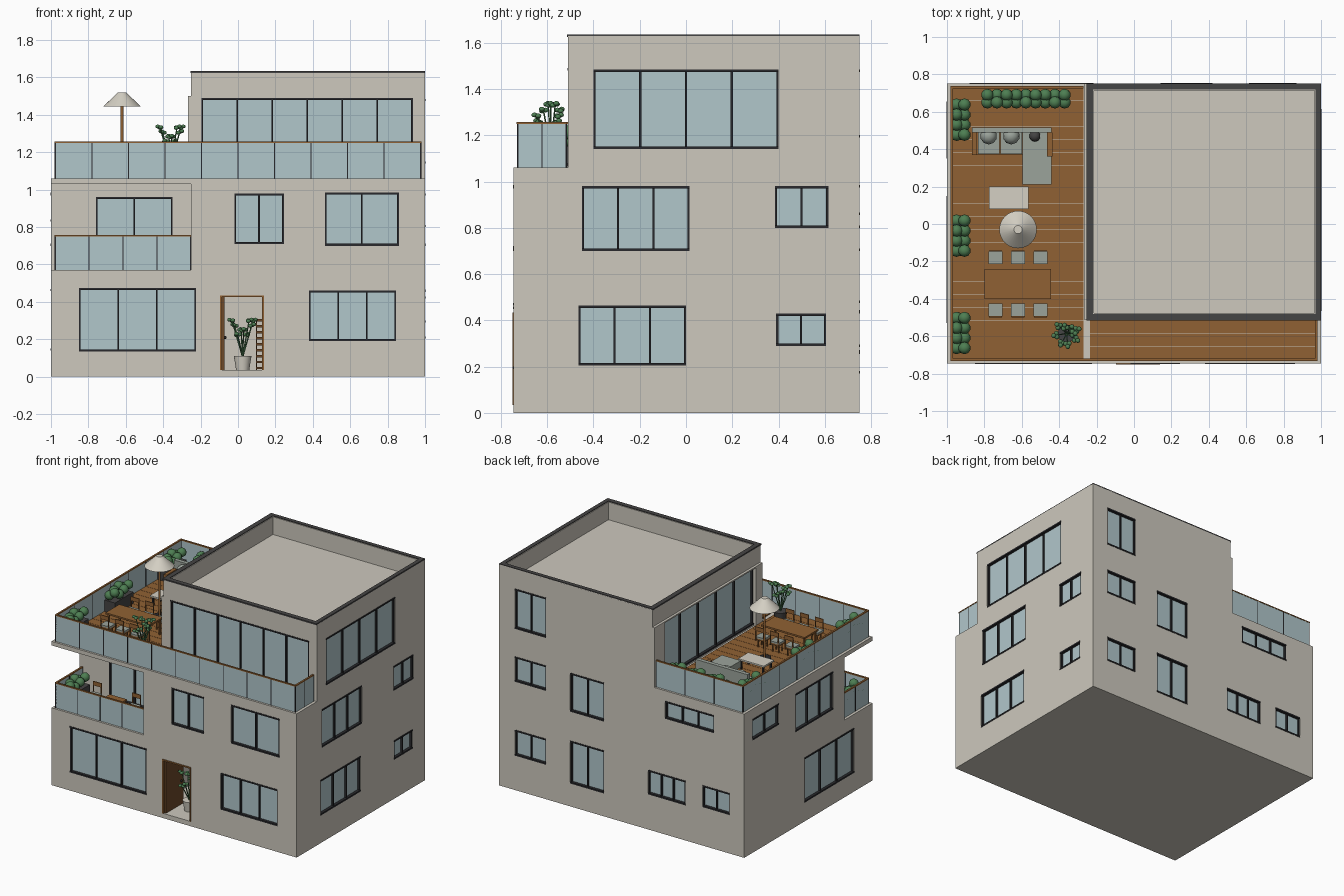
import bpy, bmesh, math
from mathutils import Matrix, Vector

if "Cube" in bpy.data.objects:
    bpy.data.objects.remove(bpy.data.objects["Cube"])

def material(name, col):
    m = bpy.data.materials.new(name)
    m.diffuse_color = (*col, 1)
    m.use_nodes = True
    m.node_tree.nodes["Principled BSDF"].inputs["Base Color"].default_value = m.diffuse_color
    return m

WALL = material("stucco", (.61, .58, .51))
GLASS = material("pale_glass", (.44, .57, .60))
FRAME = material("dark_frame", (.022, .022, .025))
WOOD = material("oak_wood", (.28, .12, .033))
DOOR = material("door_wood", (.15, .065, .022))
LEAF = material("leaf_green", (.075, .21, .085))
FABRIC = material("grey_fabric", (.33, .37, .33))
CREAM = material("cream", (.66, .63, .55))
COPING = material("coping_grey", (.06, .058, .058))

parts = {}                      # name -> (bmesh, material)

def get(name, mat):
    return parts.setdefault(name, (bmesh.new(), mat))[0]

def box(name, mat, x0, x1, y0, y1, z0, z1):
    m = Matrix.Translation(((x0+x1)/2, (y0+y1)/2, (z0+z1)/2)) @ Matrix.Diagonal((x1-x0, y1-y0, z1-z0, 1))
    bmesh.ops.create_cube(get(name, mat), size=1, matrix=m)

def smooth(res):
    for f in {f for v in res["verts"] for f in v.link_faces}:
        f.smooth = len(f.verts) < 5

def ball(name, mat, c, r, sz=1):
    smooth(bmesh.ops.create_icosphere(get(name, mat), subdivisions=2, radius=r,
           matrix=Matrix.Translation(c) @ Matrix.Diagonal((1, 1, sz, 1))))

def rod(name, mat, a, b, r0, r1, n=16):
    a, b = Vector(a), Vector(b)
    m = Matrix.Translation((a+b)/2) @ (b-a).to_track_quat('Z', 'Y').to_matrix().to_4x4()
    smooth(bmesh.ops.create_cone(get(name, mat), cap_ends=True, segments=n, radius1=r0,
           radius2=r1, depth=(b-a).length, matrix=m))

def on_wall(name, mat, side, p, a0, a1, d0, d1, z0, z1):
    """Box on the wall plane p: a runs along the wall, d is depth inwards."""
    if side in ("back", "right"):
        d0, d1 = -d1, -d0
    if side in ("front", "back"):
        box(name, mat, a0, a1, p+d0, p+d1, z0, z1)
    else:
        box(name, mat, p+d0, p+d1, a0, a1, z0, z1)

def window(side, p, a0, a1, z0, z1, n):
    t = .011
    on_wall("cut_windows", None, side, p, a0, a1, -.05, .03, z0, z1)
    on_wall("window_glass", GLASS, side, p, a0, a1, .018, .032, z0, z1)
    for z in (z0, z1-t):
        on_wall("window_frames", FRAME, side, p, a0, a1, -.003, .03, z, z+t)
    for i in range(n+1):
        a = a0 + (a1-a0-t*.8)*i/n
        on_wall("window_frames", FRAME, side, p, a, a+t*.8, .004, .03, z0, z1)

F, B, L, R = -.745, .75, -1, 1
# main volumes and the voids cut from them
box("lower_storeys", WALL, L, R, F, B, 0, 1.06)
box("upper_storey", WALL, -.25, R, -.51, B, 1.04, 1.63)
box("cut_voids", None, -1.1, -.25, -.9, -.42, .57, 1.03)      # corner balcony
box("cut_voids", None, -.20, .34, -.71, -.1, .035, .53)       # entrance hall
box("cut_voids", None, -.215, .965, -.475, .715, 1.50, 1.8)   # roof tray
box("cut_windows", None, -.09, .135, -.8, -.6, .035, .43)     # doorway

# windows: side, plane, start, end, bottom, top, panes
for w in [("front", F, -.85, -.225, .135, .475, 3), ("front", F, .38, .845, .19, .46, 3),
          ("front", F, -.02, .245, .71, .98, 2), ("front", F, .465, .86, .70, .985, 2),
          ("front", -.51, -.195, .935, 1.07, 1.49, 6), ("front", -.42, -.76, -.35, .58, .96, 2),
          ("right", R, -.465, 0, .205, .465, 3), ("right", R, .39, .605, .29, .43, 2),
          ("right", R, -.45, .015, .70, .98, 3), ("right", R, .385, .615, .80, .98, 2),
          ("right", R, -.40, .40, 1.14, 1.485, 4),
          ("back", B, -.88, -.66, .285, .445, 2), ("back", B, -.52, -.216, .26, .44, 3),
          ("back", B, .143, .42, .17, .485, 2), ("back", B, .616, .87, .255, .445, 2),
          ("back", B, -.755, -.355, .855, .985, 3), ("back", B, .143, .42, .70, .985, 2),
          ("back", B, .616, .87, .80, .985, 2), ("back", B, .616, .87, 1.19, 1.485, 2),
          ("left", L, -.53, .045, .14, .47, 3), ("left", L, .35, .656, .83, .985, 2),
          ("left", L, -.285, .15, .70, .98, 3), ("left", -.25, -.43, .63, 1.07, 1.49, 5)]:
    window(*w)

# surround of the terrace doors
for y0, y1, z0, z1 in [(-.51, -.43, 1.06, 1.50), (.63, B, 1.06, 1.50), (-.43, .63, 1.49, 1.50)]:
    box("terrace_door_surround", WALL, -.268, -.25, y0, y1, z0, z1)

# roof coping
for x0, x1, y0, y1 in [(-.255, 1, -.515, -.48), (-.255, 1, .72, .75), (-.255, -.22, -.48, .72), (.97, 1, -.48, .72)]:
    box("roof_coping", COPING, x0, x1, y0, y1, 1.625, 1.635)

# plank decks
def deck(name, x0, x1, y0, y1, z, step):
    n = round((y1-y0)/step)
    for i in range(n):
        y = y0 + (y1-y0)*i/n
        box(name, WOOD, x0, x1, y, y+(y1-y0)/n-.002, z, z+.008)
deck("terrace_deck", -.975, -.27, -.72, .73, 1.06, .07)
deck("front_terrace_deck", -.235, .975, -.72, -.515, 1.06, .07)
deck("balcony_deck", -.975, -.255, -.72, -.425, .57, .07)

# glass balustrades with wooden cap
def rail(side, p, a0, a1, z0, z1, n):
    on_wall("rail_glass", GLASS, side, p, a0, a1, 0, .008, z0, z1-.006)
    on_wall("rail_caps", WOOD, side, p, a0, a1, -.002, .011, z1-.006, z1+.002)
    for i in range(n+1):
        a = a0 + (a1-a0-.006)*i/n
        on_wall("rail_joints", FRAME, side, p, a, a+.006, -.001, .009, z0, z1-.006)
rail("front", -.73, -.98, .98, 1.06, 1.255, 10)
rail("left", -.98, -.73, .735, 1.06, 1.255, 7)
rail("back", .735, -.98, -.27, 1.06, 1.255, 3)
rail("right", .98, -.73, -.515, 1.06, 1.255, 2)
rail("front", -.73, -.98, -.25, .57, .755, 4)
rail("left", -.98, -.73, -.42, .57, .755, 2)

# entrance: frame, open door leaf, shelf
for x0, x1, z0, z1 in [(-.095, -.085, .035, .435), (.128, .138, .035, .435), (-.095, .138, .425, .435)]:
    box("door_frame", WOOD, x0, x1, -.75, -.70, z0, z1)
box("door_leaf", DOOR, -.085, -.072, -.735, -.53, .036, .425)
ball("door_knob", FRAME, (-.068, -.56, .21), .008)
for x in (.095, .16):
    box("hall_shelf", DOOR, x, x+.006, -.55, -.45, .035, .31)
for i in range(9):
    box("hall_shelf", WOOD, .095, .166, -.555, -.45, .04+i*.032, .052+i*.032)

# potted plants: pot, stems and leaf clusters
def palm(name, x, y, z, pot):
    rod(name+"_pot", pot, (x, y, z), (x, y, z+.075), .035, .047, 20)
    for i in range(9):
        t = i*2.4
        r = .035 + .025*(i % 3 > 0)
        h = .27 - .025*(i % 4)
        tip = (x+r*math.cos(t), y+r*math.sin(t), z+h)
        rod(name+"_stems", LEAF, (x, y, z+.07), tip, .004, .003, 6)
        for k in range(3):
            u = t + k*2.1
            ball(name+"_leaves", LEAF, (tip[0]+.011*math.cos(u), tip[1]+.011*math.sin(u), tip[2]-.004*k), .013, .8)
palm("terrace_palm", -.36, -.585, 1.068, COPING)
palm("hall_palm", .025, -.60, .035, CREAM)

# planters with round bushes
def planter(x0, x1, y0, y1, z):
    box("planters", COPING, x0, x1, y0, y1, z, z+.085)
    nx, ny = [max(2, round((b-a)/.054)) for a, b in ((x0, x1), (y0, y1))]
    for i in range(nx):
        for j in range(ny):
            ball("bushes", LEAF, (x0+(x1-x0)*(i+.5)/nx, y0+(y1-y0)*(j+.5)/ny, z+.115+.015*((i*2+j) % 3)), .033)
for y0 in (.45, -.17, -.69):
    planter(-.97, -.885, y0, y0+.215, 1.068)
planter(-.81, -.345, .63, .71, 1.068)
planter(-.97, -.885, -.69, -.46, .578)

# tables and chairs
def table(name, mat, x0, x1, y0, y1, z, h, leg=.012):
    box(name, mat, x0, x1, y0, y1, z+h-.012, z+h)
    for x in (x0+.01, x1-.01-leg):
        for y in (y0+.01, y1-.01-leg):
            box(name+"_legs", FRAME if mat is CREAM else mat, x, x+leg, y, y+leg, z, z+h-.012)

def chair(x, y, z, s):
    table("chair_frames", WOOD, x-.037, x+.037, y-.033, y+.033, z, .068, .007)
    box("chair_seats", FABRIC, x-.038, x+.038, y-.034, y+.034, z+.068, z+.08)
    yb = y + s*.036
    for dx in (-.034, .028):
        box("chair_backs", WOOD, x+dx, x+dx+.006, yb-.003, yb+.003, z+.05, z+.155)
    box("chair_backs", WOOD, x-.034, x+.034, yb-.003, yb+.003, z+.125, z+.155)

table("dining_table", WOOD, -.80, -.445, -.40, -.24, 1.068, .125)
table("coffee_table", CREAM, -.775, -.565, .08, .20, 1.068, .075)
for x in (-.74, -.62, -.50):
    chair(x, -.18, 1.068, 1)
    chair(x, -.46, 1.068, -1)
chair(-.78, -.56, .578, 1)
chair(-.46, -.56, .578, 1)
table("balcony_table", WOOD, -.69, -.55, -.63, -.51, .578, .085)

# corner sofa
box("sofa_base", WOOD, -.865, -.44, .37, .515, 1.068, 1.10)
box("sofa_base", WOOD, -.865, -.84, .37, .49, 1.10, 1.165)
box("sofa_base", WOOD, -.465, -.435, .36, .49, 1.10, 1.165)
box("sofa_back", FABRIC, -.865, -.44, .488, .517, 1.10, 1.225)
box("sofa_chaise", FABRIC, -.595, -.44, .21, .488, 1.09, 1.14)
for x in (-.835, -.714):
    box("sofa_cushions", FABRIC, x, x+.116, .375, .488, 1.10, 1.14)
    ball("sofa_pillows", FABRIC, (x+.058, .47, 1.175), .045)
ball("dark_pillow", COPING, (-.53, .47, 1.165), .03)

# standing lamp
rod("lamp_base", FRAME, (-.62, -.03, 1.068), (-.62, -.03, 1.08), .045, .045)
rod("lamp_pole", WOOD, (-.62, -.03, 1.08), (-.62, -.03, 1.45), .008, .008, 10)
rod("lamp_shade", CREAM, (-.62, -.03, 1.445), (-.62, -.03, 1.52), .10, .022, 32)

# turn parts into objects
objs = {}
for name, (bm, mat) in parts.items():
    me = bpy.data.meshes.new(name)
    bm.to_mesh(me)
    bm.free()
    if mat:
        me.materials.append(mat)
    ob = objs[name] = bpy.data.objects.new(name, me)
    bpy.context.collection.objects.link(ob)
    ob.hide_render = mat is None

# cut the voids and window reveals, then drop the cutters
for name in ("lower_storeys", "upper_storey"):
    for cut in ("cut_voids", "cut_windows"):
        md = objs[name].modifiers.new(cut, 'BOOLEAN')
        md.object, md.operation, md.solver = objs[cut], 'DIFFERENCE', 'EXACT'
    dg = bpy.context.evaluated_depsgraph_get()
    me = bpy.data.meshes.new_from_object(objs[name].evaluated_get(dg))
    objs[name].modifiers.clear()
    objs[name].data = me
    me.materials.clear()
    me.materials.append(WALL)
    me.polygons.foreach_set("material_index", [0]*len(me.polygons))
for cut in ("cut_voids", "cut_windows"):
    bpy.data.objects.remove(objs[cut])
